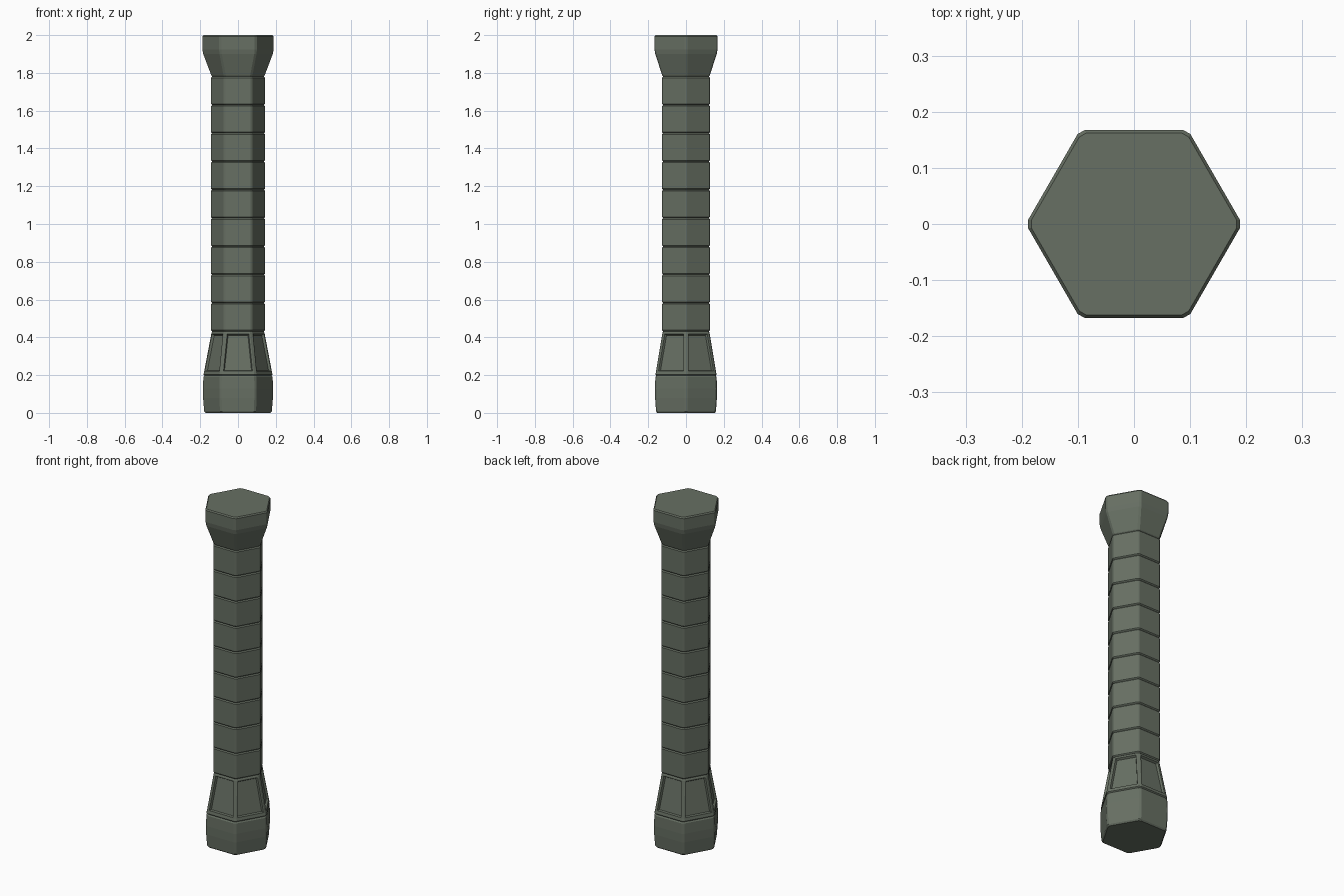
import bpy, bmesh, math
from mathutils import Vector

if "Cube" in bpy.data.objects:
    bpy.data.objects.remove(bpy.data.objects["Cube"])

mat = bpy.data.materials.new("grey green stone")
mat.diffuse_color = (0.135, 0.160, 0.125, 1)
mat.use_nodes = True
mat.node_tree.nodes["Principled BSDF"].inputs["Base Color"].default_value = mat.diffuse_color


def hex_ring(r, z, c=0.008):
    """Hexagon with corners on the x axis, each corner cut by c."""
    cor = [Vector((r * math.cos(math.radians(60 * k)), r * math.sin(math.radians(60 * k)), z))
           for k in range(6)]
    pts = []
    for k in range(6):
        for n in (cor[k - 1], cor[(k + 1) % 6]):
            pts.append(cor[k] + (n - cor[k]).normalized() * c)
    return pts


def hex_part(name, profile, c=0.008, panel=None):
    """Stack hexagonal rings from (radius, z) pairs; panel = ring index to recess."""
    bm = bmesh.new()
    rings = [[bm.verts.new(p) for p in hex_ring(r, z, c)] for r, z in profile]
    panels = []
    for i in range(len(rings) - 1):
        a, b = rings[i], rings[i + 1]
        for j in range(12):
            k = (j + 1) % 12
            f = bm.faces.new((a[j], a[k], b[k], b[j]))
            if i == panel and j % 2 == 1:
                panels.append(f)
    bm.faces.new(rings[0][::-1])
    bm.faces.new(rings[-1])
    bm.normal_update()
    if panels:
        bmesh.ops.inset_individual(bm, faces=panels, thickness=0.010, depth=0)
        bmesh.ops.inset_individual(bm, faces=panels, thickness=0.007, depth=-0.012)
    bmesh.ops.recalc_face_normals(bm, faces=bm.faces)
    me = bpy.data.meshes.new(name)
    bm.to_mesh(me)
    bm.free()
    me.materials.append(mat)
    ob = bpy.data.objects.new(name, me)
    bpy.context.collection.objects.link(ob)
    return ob


# Bulging foot block
hex_part("base", [(0.176, 0), (0.183, 0.008), (0.189, 0.08), (0.190, 0.13),
                  (0.187, 0.19), (0.181, 0.198)])

# Tapered plinth with a recessed panel on each side
hex_part("plinth", [(0.180, 0.196), (0.187, 0.203), (0.184, 0.215),
                    (0.144, 0.425), (0.138, 0.434)], panel=2)

# Nine stacked shaft blocks
z0, z1, n = 0.432, 1.780, 9
h = (z1 - z0) / n
for i in range(n):
    a, b = z0 + i * h, z0 + (i + 1) * h
    hex_part(f"shaft_block_{i + 1}", [(0.140, a), (0.146, a + 0.006),
                                      (0.146, b - 0.006), (0.140, b)], c=0.006)

# Flared capital
hex_part("capital", [(0.138, 1.778), (0.145, 1.786), (0.188, 1.90), (0.193, 1.925),
                     (0.193, 1.993), (0.187, 2.0)])
